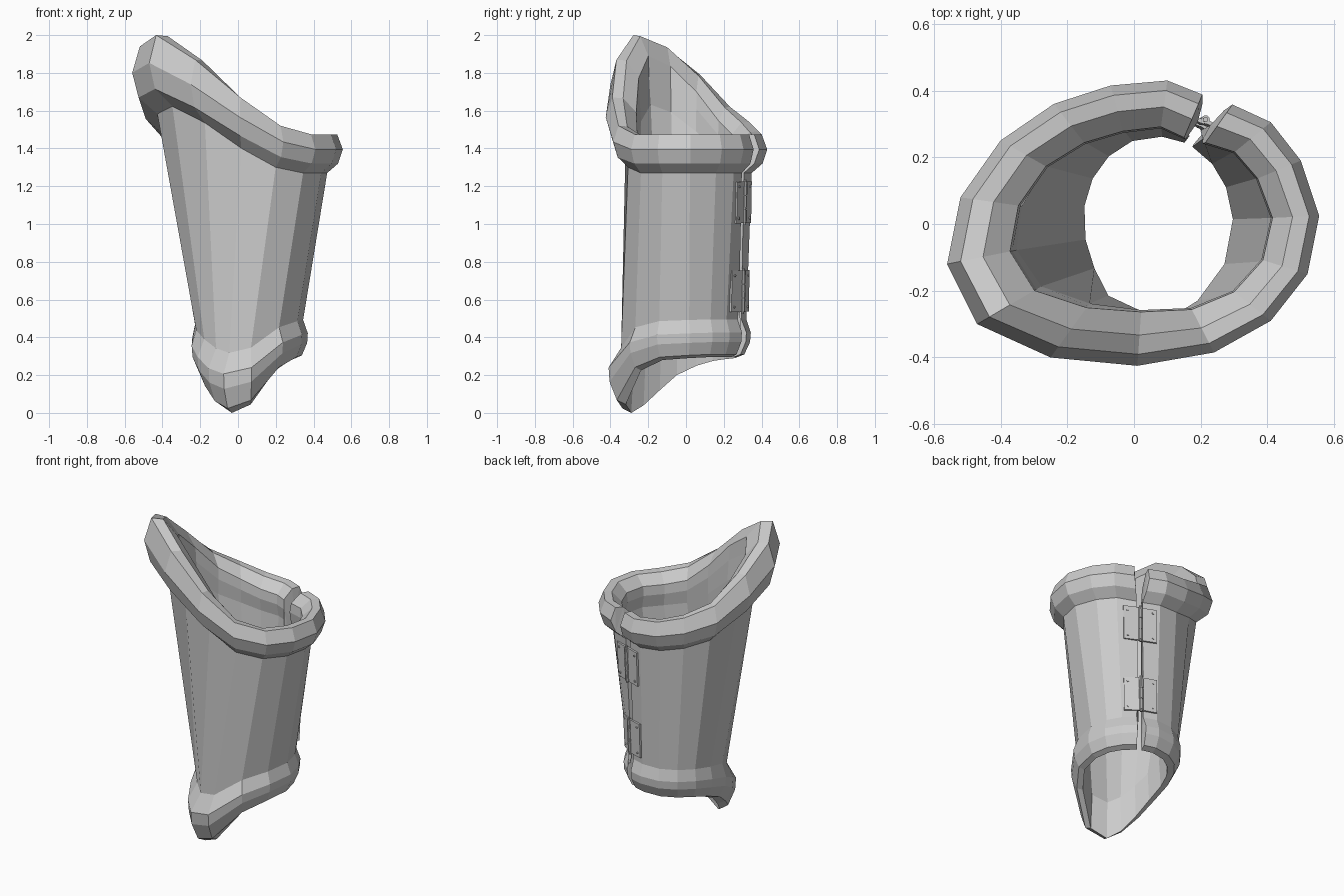
import bpy, bmesh
from math import cos, sin, radians
from mathutils import Vector, Matrix

if "Cube" in bpy.data.objects:
    bpy.data.objects.remove(bpy.data.objects["Cube"])

# Columns around the guard, from one side of the slit to the other:
# top rim x, y, top height, bottom rim angle, bottom height
COLS = [
    (0.295, 0.358, 1.475, 59, 0.295), (0.41, 0.305, 1.475, 42, 0.295),
    (0.50, 0.19, 1.475, 24, 0.295), (0.555, 0.025, 1.475, 3, 0.29),
    (0.52, -0.15, 1.475, -26, 0.28), (0.41, -0.29, 1.475, -55, 0.225),
    (0.24, -0.385, 1.52, -88, 0.045), (0.01, -0.425, 1.67, -116, 0.0),
    (-0.25, -0.40, 1.87, -134, 0.04), (-0.47, -0.30, 2.0, -152, 0.12),
    (-0.56, -0.12, 1.94, -170, 0.20), (-0.52, 0.08, 1.79, 168, 0.25),
    (-0.40, 0.25, 1.62, 148, 0.275), (-0.24, 0.36, 1.54, 128, 0.285),
    (-0.07, 0.415, 1.49, 107, 0.29), (0.10, 0.43, 1.475, 84, 0.295),
    (0.205, 0.388, 1.475, 68, 0.295)]

# Rim profiles: (inset from outer edge, height offset)
TOP = [(0.083, -0.205), (0.025, -0.155), (0, -0.08), (0.03, 0),
       (0.08, -0.003), (0.14, -0.06), (0.145, -0.12), (0.13, -0.2)]
BOTTOM = [(0.083, 0.15), (0.073, 0), (0.035, 0.015), (0.004, 0.08), (0, 0.13)]


def section(xt, yt, zt, ang, zb):
    """Closed wall section of one column; points 5 and 6 bound the body."""
    a = radians(ang)
    drop = 0.295 - zb
    out_b = Vector((cos(a), sin(a), 0))
    b = Vector((0.06 + 0.31 * cos(a), (0.345 + 0.26 * drop) * sin(a), zb))
    sb = 1 + 2 * drop
    left = max(0, -cos(a))
    k = (1 + drop) * (1 - 0.12 * cos(a))
    pts = [b - out_b * i * k + Vector((0, 0, h * sb)) for i, h in BOTTOM]
    pts.append(b - out_b * (0.024 - 0.016 * left + 0.17 * drop)
               + Vector((0, 0, 0.2 * sb)))
    t = Vector((xt, yt, zt))
    out_t = Vector((xt - 0.04, yt, 0)).normalized()
    st = 1 + 1.6 * (zt - 1.475)
    for n, (i, h) in enumerate(TOP):
        grow = 0.15 + 0.85 * st if n in (0, 7) else 0.5 + 0.5 * st
        pts.append(t - out_t * i * grow + Vector((0, 0, h * st)))
    return pts


def finish(bm, name):
    bmesh.ops.recalc_face_normals(bm, faces=bm.faces)
    me = bpy.data.meshes.new(name)
    bm.to_mesh(me)
    bm.free()
    ob = bpy.data.objects.new(name, me)
    bpy.context.collection.objects.link(ob)
    return ob


# Guard shell with rolled rims; the slit is narrower along the body
secs = [section(*c) for c in COLS]
for i, f in ((0, 0.15), (1, 0.15), (5, 0.2), (6, 0.25), (7, 0.12), (12, 0.1), (13, 0.2)):
    p, q = secs[0][i].copy(), secs[-1][i].copy()
    secs[0][i], secs[-1][i] = p.lerp(q, f), q.lerp(p, f)
bm = bmesh.new()
rings = [[bm.verts.new(p) for p in s] for s in secs]
n = len(rings[0])
for r0, r1 in zip(rings, rings[1:]):
    for i in range(n):
        j = (i + 1) % n
        bm.faces.new((r0[i], r0[j], r1[j], r1[i]))
caps = [bm.faces.new(rings[0]), bm.faces.new(rings[-1])]
bmesh.ops.triangulate(bm, faces=caps)
finish(bm, "guard_shell")


def wall(col, z):
    """Point on the outer body wall of a column at height z."""
    lo, hi = secs[col][5], secs[col][6]
    return lo.lerp(hi, (z - lo.z) / (hi.z - lo.z))


def frame(o, x, y, z):
    m = Matrix((x, y, z)).transposed().to_4x4()
    m.translation = o
    return m


def box(bm, m, c, size):
    bmesh.ops.create_cube(bm, size=1, matrix=m @ Matrix.Translation(c)
                          @ Matrix.Diagonal((*size, 1)))


def rod(bm, m, c, r, h, sides=10):
    bmesh.ops.create_cone(bm, cap_ends=True, segments=sides, radius1=r, radius2=r,
                          depth=h, matrix=m @ Matrix.Translation(c))


# Hinges: two leaves, screws, knuckles and a pin, lying on the wall
H, W = 0.22, 0.085
for name, z in (("lower_hinge", 0.645), ("upper_hinge", 1.115)):
    bm = bmesh.new()
    mid = (wall(0, z) + wall(-1, z)) / 2
    for edge, nxt in ((0, 1), (-1, -2)):
        o = wall(edge, z)
        up = (wall(edge, z + 0.1) - o).normalized()
        u = wall(nxt, z) - o
        u = (u - up * u.dot(up)).normalized()
        out = u.cross(up)
        if out.dot(Vector((o.x - 0.06, o.y, 0))) < 0:
            out.negate()
        m = frame(o, u, out, up)
        box(bm, m, (W / 2 - 0.01, 0.007, 0), (W + 0.02, 0.012, H))
        for sz in (-1, 1):
            sm = m @ Matrix.Translation((W * 0.72, 0.014, sz * H * 0.38))
            rod(bm, sm @ Matrix.Rotation(radians(90), 4, 'X'), (0, 0, 0), 0.007, 0.008, 8)
    # knuckle barrel
    up = (wall(0, z + 0.1) + wall(-1, z + 0.1)) / 2 - mid
    up.normalize()
    out = Vector((mid.x - 0.06, mid.y, 0))
    out = (out - up * out.dot(up)).normalized()
    m = frame(mid, out.cross(up), out, up)
    for k in (-1, 0, 1):
        rod(bm, m, (0, 0.014, k * H / 3), 0.013, H / 3 - 0.006)
    rod(bm, m, (0, 0.014, 0), 0.008, H + 0.02, 8)
    finish(bm, name)
